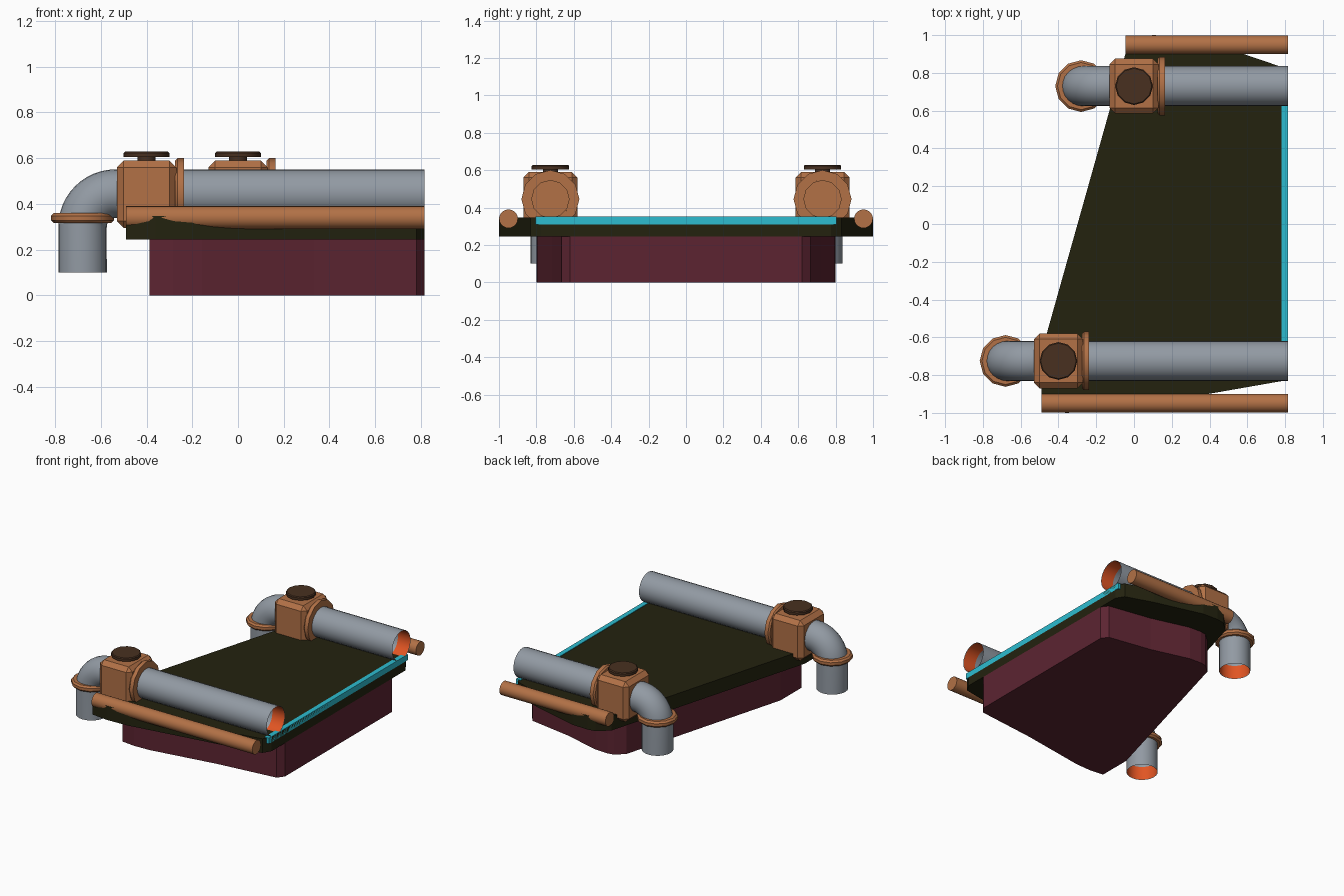
import bpy, bmesh, math
from mathutils import Matrix, Vector

cube = bpy.data.objects.get("Cube")
if cube:
    bpy.data.objects.remove(cube, do_unlink=True)


def material(name, rgb):
    """Material from 0-255 display colour, stored as linear."""
    lin = [((c / 255 + 0.055) / 1.055) ** 2.4 if c > 10 else c / 255 / 12.92 for c in rgb]
    m = bpy.data.materials.new(name)
    m.use_nodes = True
    m.diffuse_color = (*lin, 1)
    m.node_tree.nodes["Principled BSDF"].inputs["Base Color"].default_value = (*lin, 1)
    return m


COPPER = material("copper", (178, 113, 70))
STEEL = material("grey steel", (146, 154, 163))
DECK = material("dark olive", (35, 34, 15))
HULL = material("maroon", (92, 36, 49))
CYAN = material("cyan", (45, 188, 208))
BROWN = material("dark brown", (72, 48, 32))
ORANGE = material("orange", (225, 85, 35))


def finish(name, bm, mat, smooth=False):
    bmesh.ops.recalc_face_normals(bm, faces=bm.faces)
    me = bpy.data.meshes.new(name)
    bm.to_mesh(me)
    bm.free()
    ob = bpy.data.objects.new(name, me)
    me.materials.append(mat)
    bpy.context.collection.objects.link(ob)
    if smooth:
        bpy.ops.object.select_all(action='DESELECT')
        ob.select_set(True)
        bpy.context.view_layer.objects.active = ob
        bpy.ops.object.shade_smooth_by_angle(angle=math.radians(40))
    return ob


def slab(name, outline, z0, z1, mat):
    """Extrude a flat outline between two heights."""
    bm = bmesh.new()
    face = bm.faces.new([bm.verts.new((x, y, z0)) for x, y in outline])
    top = bmesh.ops.extrude_face_region(bm, geom=[face])["geom"]
    bmesh.ops.translate(bm, vec=(0, 0, z1 - z0),
                        verts=[v for v in top if isinstance(v, bmesh.types.BMVert)])
    return finish(name, bm, mat)


def box(name, lo, hi, mat, bevel=0):
    lo, hi = Vector(lo), Vector(hi)
    bm = bmesh.new()
    bmesh.ops.create_cube(bm, size=1, matrix=Matrix.Translation((lo + hi) / 2)
                          @ Matrix.Diagonal((*(hi - lo), 1)))
    if bevel:
        bmesh.ops.bevel(bm, geom=bm.edges[:], offset=bevel, segments=1, affect='EDGES')
    return finish(name, bm, mat)


def lathe(name, profile, centre, axis, sides, mat, closed=False):
    """Revolve (radius, height) points around the z or x axis."""
    turn = Matrix.Rotation(math.pi / 2, 4, 'Y') if axis == 'X' else Matrix()
    place = Matrix.Translation(centre) @ turn
    bm = bmesh.new()
    rings = []
    for r, h in profile:
        rings.append([bm.verts.new(place @ Vector((r * math.cos(a), r * math.sin(a), h)))
                      for a in (math.tau * i / sides for i in range(sides))])
    pairs = list(zip(rings, rings[1:]))
    if closed:
        pairs.append((rings[-1], rings[0]))
    else:
        bm.faces.new(rings[0])
        bm.faces.new(rings[-1])
    for a, b in pairs:
        for i in range(sides):
            j = (i + 1) % sides
            bm.faces.new((a[i], a[j], b[j], b[i]))
    return finish(name, bm, mat, smooth=True)


def tube(name, points, radius, mat):
    """Open-ended round pipe along a path."""
    cu = bpy.data.curves.new(name, 'CURVE')
    cu.dimensions = '3D'
    cu.bevel_depth = radius
    cu.bevel_resolution = 10
    sp = cu.splines.new('POLY')
    sp.points.add(len(points) - 1)
    for p, co in zip(sp.points, points):
        p.co = (*co, 1)
    sp.use_smooth = True
    cu.materials.append(mat)
    ob = bpy.data.objects.new(name, cu)
    bpy.context.collection.objects.link(ob)
    return ob


# Deck outline, skewed at the open end; the hull below repeats it smaller
END = 0.815
outline = [(END, -0.775), (0.78, -0.832), (0.42, -0.895), (-0.2, -0.993), (-0.36, -1),
           (-0.49, -0.985), (-0.49, -0.68), (-0.04, 0.92), (0.04, 0.99), (0.1, 1),
           (0.22, 0.995), (0.58, 0.9), (0.78, 0.832), (END, 0.775)]
hull_outline = [(x if x > 0.7 else x * 0.79, y * 0.8) for x, y in outline]
slab("deck", outline, 0.245, 0.348, DECK)
slab("hull", hull_outline, 0, 0.245, HULL)
box("end_light_strip", (0.78, -0.805, 0.31), (END, 0.805, 0.352), CYAN)

# Pipe assemblies: the left one starts further along than the right one
PIPE_Z, PIPE_R, BEND = 0.445, 0.106, 0.145
for side, y, shift in (("right", -0.725, 0), ("left", 0.73, 0.4)):
    # Pipe with elbow turning down
    down_x = -0.68 + shift
    bend = [(down_x + BEND * (1 - math.cos(a)), y, PIPE_Z - BEND * (1 - math.sin(a)))
            for a in (math.pi / 2 * i / 12 for i in range(13))]
    tube(side + "_pipe", [(down_x, y, 0.1)] + bend + [(END, y, PIPE_Z)], PIPE_R, STEEL)

    # Glowing liners just inside the open ends
    tube(side + "_lower_liner", [(down_x, y, 0.102), (down_x, y, 0.2)], PIPE_R - 0.003, ORANGE)
    tube(side + "_end_liner", [(END - 0.1, y, PIPE_Z), (END - 0.002, y, PIPE_Z)],
         PIPE_R - 0.003, ORANGE)

    # Flange around the elbow
    lathe(side + "_elbow_flange", [(0.1, -0.022), (0.125, -0.022), (0.137, -0.01),
                                   (0.137, 0.01), (0.125, 0.022), (0.1, 0.022)],
          (down_x, y, 0.338), 'Z', 12, COPPER, closed=True)

    # Valve block with its flange and handwheel
    vx = -0.4 + shift
    box(side + "_valve_block", (vx - 0.13, y - 0.145, 0.295), (vx + 0.13, y + 0.145, 0.59),
        COPPER, bevel=0.03)
    lathe(side + "_valve_flange", [(0.1, -0.02), (0.145, -0.02), (0.155, -0.01),
                                   (0.155, 0.018), (0.1, 0.018)],
          (vx + 0.145, y, PIPE_Z), 'X', 12, COPPER, closed=True)
    lathe(side + "_valve_stem", [(0.04, 0), (0.04, 0.03)], (vx, y, 0.58), 'Z', 12, BROWN)
    lathe(side + "_handwheel", [(0.1, 0), (0.1, 0.018), (0.094, 0.024)],
          (vx, y, 0.604), 'Z', 12, BROWN)

    # Side rail along the deck edge
    start = -0.49 if shift == 0 else -0.045
    lathe(side + "_rail", [(0.05, 0), (0.05, END - start)],
          (start, math.copysign(0.949, y), 0.34), 'X', 20, COPPER)
